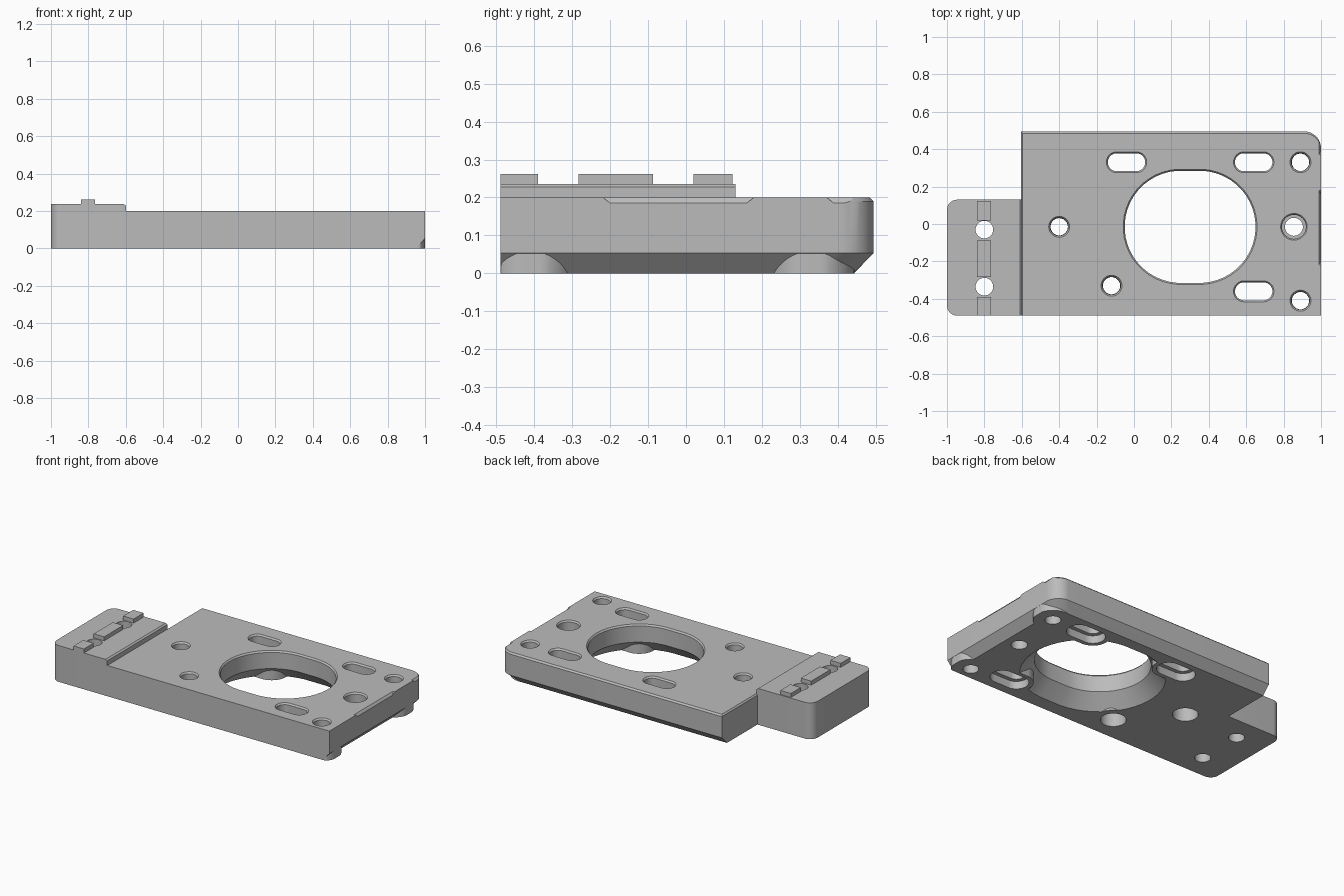
import bpy, bmesh, math

if "Cube" in bpy.data.objects:
    bpy.data.objects.remove(bpy.data.objects["Cube"], do_unlink=True)

grey = bpy.data.materials.new("machined grey")
grey.use_nodes = True
GREY = (0.5, 0.5, 0.5, 1)
grey.diffuse_color = GREY
grey.node_tree.nodes["Principled BSDF"].inputs["Base Color"].default_value = GREY


def rounded_rect(x0, x1, y0, y1, radii, steps=12):
    """Counter-clockwise outline; radii start at the +x +y corner, 0 is sharp."""
    corners = ((x1, y1), (x0, y1), (x0, y0), (x1, y0))
    signs = ((-1, -1), (1, -1), (1, 1), (-1, 1))
    pts = []
    for i, ((cx, cy), (sx, sy), r) in enumerate(zip(corners, signs, radii)):
        if r == 0:
            pts.append((cx, cy))
            continue
        for k in range(steps + 1):
            a = math.pi / 2 * (i + k / steps)
            pts.append((cx + r * (sx + math.cos(a)), cy + r * (sy + math.sin(a))))
    return pts


def stadium(x, y, half, r, steps=48):
    """Circle stretched along x by half on each side."""
    pts = []
    for k in range(steps):
        a = 2 * math.pi * (k + 0.5) / steps
        pts.append((x + math.copysign(half, math.cos(a)) + r * math.cos(a),
                    y + r * math.sin(a)))
    return pts


def loft(name, layers):
    """Solid through stacked (z, outline) layers."""
    bm = bmesh.new()
    rings = [[bm.verts.new((x, y, z)) for x, y in pts] for z, pts in layers]
    n = len(rings[0])
    for low, high in zip(rings, rings[1:]):
        for i in range(n):
            j = (i + 1) % n
            bm.faces.new((low[i], low[j], high[j], high[i]))
    bm.faces.new(rings[0][::-1])
    bm.faces.new(rings[-1])
    bmesh.ops.recalc_face_normals(bm, faces=bm.faces)
    mesh = bpy.data.meshes.new(name)
    bm.to_mesh(mesh)
    bm.free()
    mesh.materials.append(grey)
    ob = bpy.data.objects.new(name, mesh)
    bpy.context.collection.objects.link(ob)
    return ob


def combine(target, tool, operation):
    mod = target.modifiers.new("combine", 'BOOLEAN')
    mod.operation, mod.solver, mod.object = operation, 'EXACT', tool
    bpy.context.view_layer.objects.active = target
    bpy.ops.object.modifier_apply(modifier=mod.name)
    bpy.data.objects.remove(tool, do_unlink=True)


def drill(x, y, half, steps):
    """Cut a hole or slot whose radius follows (z, r) steps."""
    combine(plate, loft("cutter", [(z, stadium(x, y, half, r)) for z, r in steps]),
            'DIFFERENCE')


# Main plate, chamfered below on the back and right, lightly broken on top
def plate_outline(left, right, back, r=0.09):
    return rounded_rect(-0.605 + left, 1 - right, -0.49, 0.495 - back, (r, 0, 0, 0))


plate = loft("mounting_plate", [
    (0, plate_outline(0, 0.05, 0.052)),
    (0.053, plate_outline(0, 0, 0)),
    (0.19, plate_outline(0, 0, 0)),
    (0.2, plate_outline(0.008, 0, 0.01)),
])

# Side tab, raised slightly above the plate
def tab_outline(inset):
    return rounded_rect(-1, -0.6 - inset, -0.49, 0.13, (0, 0.055, 0.055, 0))


combine(plate, loft("tab", [(0, tab_outline(0)), (0.228, tab_outline(0)),
                            (0.236, tab_outline(0.01))]), 'UNION')

# Wedges breaking the top right edge
for y0, y1 in ((-0.22, 0.18), (0.37, 0.6)):
    combine(plate, loft("edge_cutter", [
        (0.185, rounded_rect(0.9995, 1.1, y0 + 0.02, y1 - 0.02, (0,) * 4)),
        (0.201, rounded_rect(0.987, 1.1, y0, y1, (0,) * 4))]), 'DIFFERENCE')

# Flare under the central opening
BORE = (0.3, -0.015, 0.05)
drill(*BORE, [(-0.01, 0.395), (0, 0.385), (0.085, 0.3)])

# Pads and feet that stay solid around the fixings
slots = [(-0.04, 0.33), (0.64, 0.33), (0.64, -0.36)]
corner_holes = [(0.89, 0.33), (0.89, -0.41)]
bolt_holes = [(-0.4, -0.015), (-0.12, -0.33)]
pads = [(x, y, 0.052, 0.1) for x, y in slots]
pads += [(x, y, 0, 0.115) for x, y in corner_holes + bolt_holes]
for x, y, half, r in pads:
    shape = [(min(px, 0.9995), max(py, -0.4898)) for px, py in stadium(x, y, half, r)]
    combine(plate, loft("pad", [(0, shape), (0.1, shape)]), 'UNION')

# Central opening, slots and holes
drill(*BORE, [(-0.1, 0.3), (0.19, 0.3), (0.2, 0.308), (0.21, 0.316)])
RIM = [(0.19, 0.048), (0.21, 0.064)]
for x, y in slots:
    drill(x, y, 0.052, [(-0.05, 0.073), (0.05, 0.073), (0.0501, 0.048)] + RIM)
for x, y in corner_holes:
    drill(x, y, 0, [(-0.05, 0.046)] + RIM)
for x, y in bolt_holes:
    drill(x, y, 0, [(-0.05, 0.075), (0.1, 0.075), (0.1001, 0.046)] + RIM)
drill(0.855, -0.015, 0, [(-0.05, 0.048), (0.12, 0.048), (0.1201, 0.064),
                         (0.19, 0.064), (0.21, 0.078)])
for y in (-0.03, -0.335):
    drill(-0.8, y, 0, [(-0.05, 0.047), (0.3, 0.047)])

# Alignment keys on the tab
keys = []
for y0, y1 in ((-0.49, -0.39), (-0.283, -0.087), (0.02, 0.123)):
    shape = rounded_rect(-0.84, -0.765, y0, y1, (0,) * 4)
    keys.append(loft("alignment_key", [(0.23, shape), (0.262, shape)]))

bpy.ops.object.select_all(action='DESELECT')
for ob in [plate] + keys:
    ob.select_set(True)
bpy.context.view_layer.objects.active = plate
bpy.ops.object.shade_smooth_by_angle(angle=math.radians(25))
